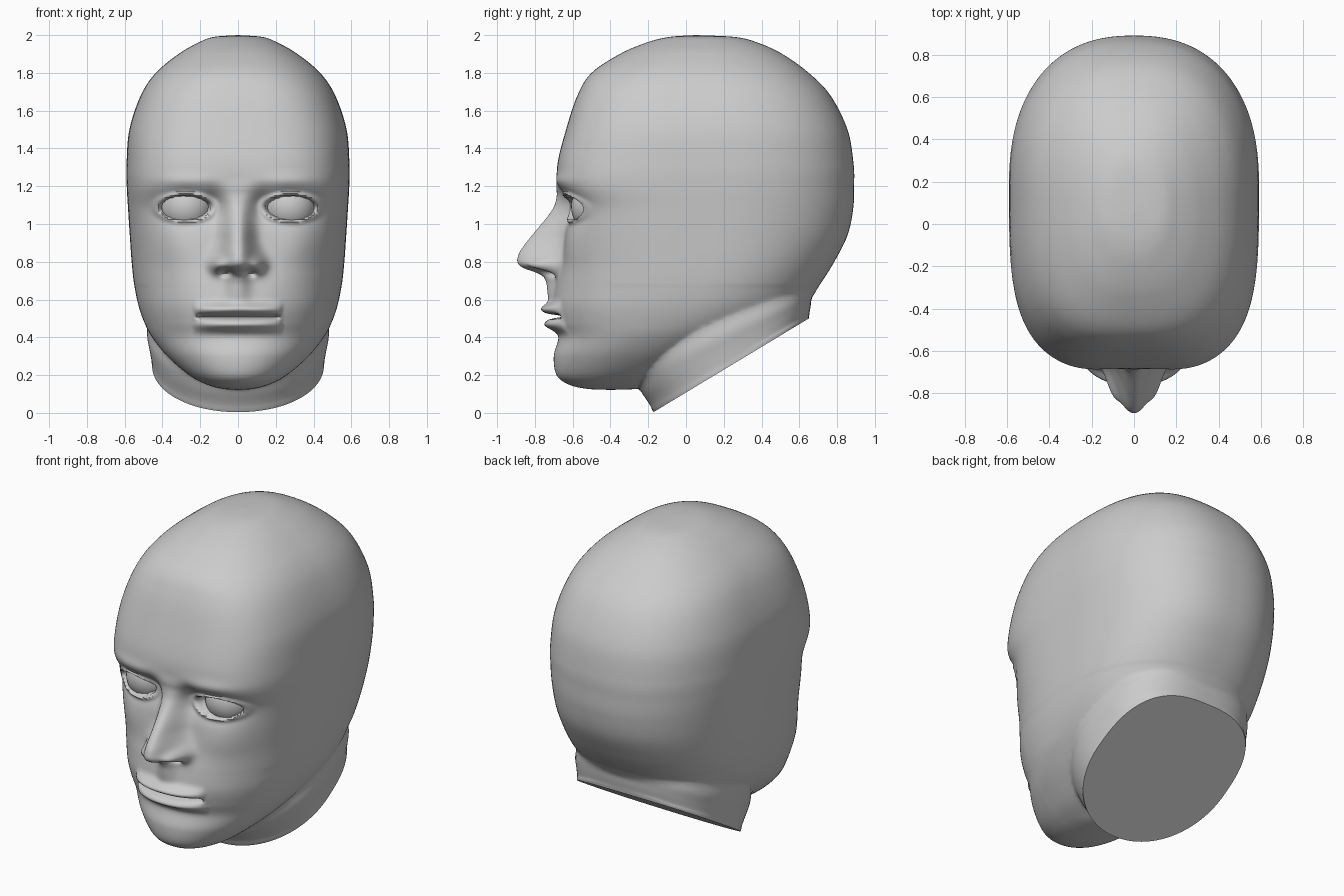
import bpy, bmesh, math

if "Cube" in bpy.data.objects:
    bpy.data.objects.remove(bpy.data.objects["Cube"])

# ---------- helpers ----------
def catmull(rows, t):
    i = min(int(t), len(rows) - 2)
    f = t - i
    p = [rows[max(0, min(len(rows) - 1, i + k))] for k in (-1, 0, 1, 2)]
    return [0.5 * (2 * b + (c - a) * f + (2 * a - 5 * b + 4 * c - d) * f ** 2
                   + (3 * b - a - 3 * c + d) * f ** 3) for a, b, c, d in zip(*p)]

def lerp_table(tab, v):
    if v <= tab[0][0]:
        return tab[0][1]
    for (a, p), (b, q) in zip(tab, tab[1:]):
        if v <= b:
            return p + (q - p) * (v - a) / (b - a)
    return tab[-1][1]

def soft_table(tab, v):
    return sum(lerp_table(tab, v + d) for d in (-.012, 0, .012)) / 3

def bump(x, z, cx, cz, sx, sz):
    return math.exp(-((x - cx) / sx) ** 2 - ((z - cz) / sz) ** 2)

def smooth01(t):
    t = max(0, min(1, t))
    return t * t * (3 - 2 * t)

def radius(s, c, e):
    return (abs(s) ** e + abs(c) ** e) ** (-1 / e)

def loft(name, rings):
    bm = bmesh.new()
    loops = [[bm.verts.new(p) for p in r] for r in rings]
    n = len(loops[0])
    for a, b in zip(loops, loops[1:]):
        for i in range(n):
            j = (i + 1) % n
            bm.faces.new((a[i], a[j], b[j], b[i]))
    bm.faces.new(loops[0])
    bm.faces.new(loops[-1])
    bmesh.ops.remove_doubles(bm, verts=bm.verts, dist=1e-5)
    bmesh.ops.recalc_face_normals(bm, faces=bm.faces)
    me = bpy.data.meshes.new(name)
    bm.to_mesh(me)
    bm.free()
    ob = bpy.data.objects.new(name, me)
    bpy.context.collection.objects.link(ob)
    return ob

# ---------- face relief (positive = forward) ----------
NOSE_H = [(.55, 0), (.6, .025), (.69, .05), (.73, .08), (.75, .14), (.77, .21), (.80, .237),
          (.85, .232), (.9, .203), (1.0, .133), (1.1, .062), (1.16, .022), (1.24, 0)]
NOSE_W = [(.6, .06), (.72, .06), (.78, .095), (.85, .09), (.92, .075), (1.05, .07), (1.2, .09)]

def relief(x, z):
    x = abs(x)
    d = soft_table(NOSE_H, z) * math.exp(-(x / soft_table(NOSE_W, z)) ** 2.4)
    d += .085 * bump(x, z, .105, .78, .042, .045)          # nostril wings
    d -= .07 * bump(x, z, .065, .742, .028, .016)          # nostrils
    d += .018 * bump(x, z, .32, .88, .13, .12)             # cheekbones
    d += .015 * bump(x, z, .27, 1.225, .17, .04)           # brow
    d -= .04 * bump(x, z, .27, 1.09, .14, .075)            # eye sockets
    d -= .03 * bump(x, z, .13, 1.11, .05, .07)
    up = .058 if z > 1.09 else .066                        # almond eye opening
    q = math.hypot((x - .278) / .128, (z - 1.09) / up)
    d += .022 * math.exp(-((q - 1.18) / .17) ** 2)
    d -= .06 * smooth01((1.06 - q) / .14)
    m = math.sqrt(max(0, 1 - (x / .235) ** 2))             # lips
    d += m * .062 * math.exp(-((z - .548) / .03) ** 2)
    d += m * .058 * math.exp(-((z - .467) / .034) ** 2)
    d -= .075 * smooth01((.225 - x) / .03) * math.exp(-((z - .511) / .0095) ** 2)
    return d

# ---------- head: z, front y, back y, half width, widest y, front squareness ----------
HEAD = [
    (2.0, .05, .05, 0, .05, 2.2), (1.99, -.09, .26, .13, .06, 2.2), (1.96, -.21, .38, .21, .07, 2.3),
    (1.9, -.35, .51, .315, .08, 2.5), (1.8, -.50, .65, .435, .1, 2.7), (1.68, -.575, .765, .515, .13, 3),
    (1.5, -.635, .855, .575, .15, 3.2), (1.32, -.68, .887, .59, .17, 3.4), (1.2, -.675, .89, .589, .17, 3.5),
    (1.08, -.63, .885, .582, .16, 3.3), (.94, -.64, .855, .573, .14, 3), (.8, -.66, .785, .563, .12, 2.7),
    (.68, -.69, .71, .55, .08, 2.5), (.57, -.705, .635, .528, .02, 2.4), (.48, -.695, .5, .497, -.05, 2.3),
    (.4, -.675, .32, .455, -.14, 2.2), (.3, -.70, .1, .375, -.24, 2.1), (.2, -.685, -.08, .26, -.34, 2.1),
    (.15, -.62, -.2, .165, -.4, 2.1), (.127, -.52, -.26, .08, -.4, 2), (.122, -.4, -.4, 0, -.4, 2)]
SEG, SUB = 200, 12
rings = []
for k in range((len(HEAD) - 1) * SUB + 1):
    z, yf, yb, w, yc, e = catmull(HEAD, k / SUB)
    w = max(w, 0)
    ring = []
    for i in range(SEG):
        u = 2 * math.pi * i / SEG
        th = u - .6 * math.sin(u)                          # denser at the face
        s, c = math.sin(th), math.cos(th)
        r = radius(s, c, e if c > 0 else 2.35)
        x = w * r * s
        y = yc + r * c * ((yf - yc) if c > 0 else (yc - yb))
        if c > 0 and .3 < z < 1.5:
            y -= relief(x, z) * smooth01(c / .3)
        ring.append((x, y, z))
    rings.append(ring)
head = loft("head", rings)

# ---------- neck: front y, front z, back y, back z, half width ----------
NECK = [(-.172, .004, .65, .5, .455), (-.205, .06, .655, .535, .462), (-.245, .12, .663, .59, .472),
        (-.27, .22, .65, .66, .485), (-.2, .4, .5, .78, .44)]
rings = []
for k in range((len(NECK) - 1) * 6 + 1):
    fy, fz, by, bz, w = catmull(NECK, k / 6)
    ring = []
    for i in range(96):
        th = 2 * math.pi * i / 96
        s, c = math.sin(th), math.cos(th)
        r = radius(s, c, 2.05 if c < 0 else 2.7)
        ring.append((w * r * s, (fy + by) / 2 + r * c * (by - fy) / 2, (fz + bz) / 2 + r * c * (bz - fz) / 2))
    rings.append(ring)
neck = loft("neck_helper", rings)
neck.hide_render = True

# ---------- join the neck and soften the seam ----------
mod = head.modifiers.new("neck_union", 'BOOLEAN')
mod.operation, mod.solver, mod.object = 'UNION', 'EXACT', neck
bpy.context.view_layer.objects.active = head
head.select_set(True)
bpy.ops.object.modifier_apply(modifier=mod.name)
bpy.data.objects.remove(neck)

bm = bmesh.new()
bm.from_mesh(head.data)
def above_cut(p):
    return p.z - (.004 + (p.y + .172) * .6034)
soft = [v for v in bm.verts if v.co.z < .68 and v.co.y > -.42 and above_cut(v.co) > .02]
for _ in range(12):
    bmesh.ops.smooth_vert(bm, verts=soft, factor=.5, use_axis_x=True, use_axis_y=True, use_axis_z=True)
bm.to_mesh(head.data)
bm.free()
bpy.ops.object.shade_smooth_by_angle(angle=math.radians(50))

# ---------- eyeballs ----------
for side, label in ((-1, "right_eye"), (1, "left_eye")):
    bpy.ops.mesh.primitive_uv_sphere_add(segments=40, ring_count=24, radius=.14,
                                         location=(side * .272, -.468, 1.09))
    bpy.context.object.name = label
    bpy.ops.object.shade_smooth()
